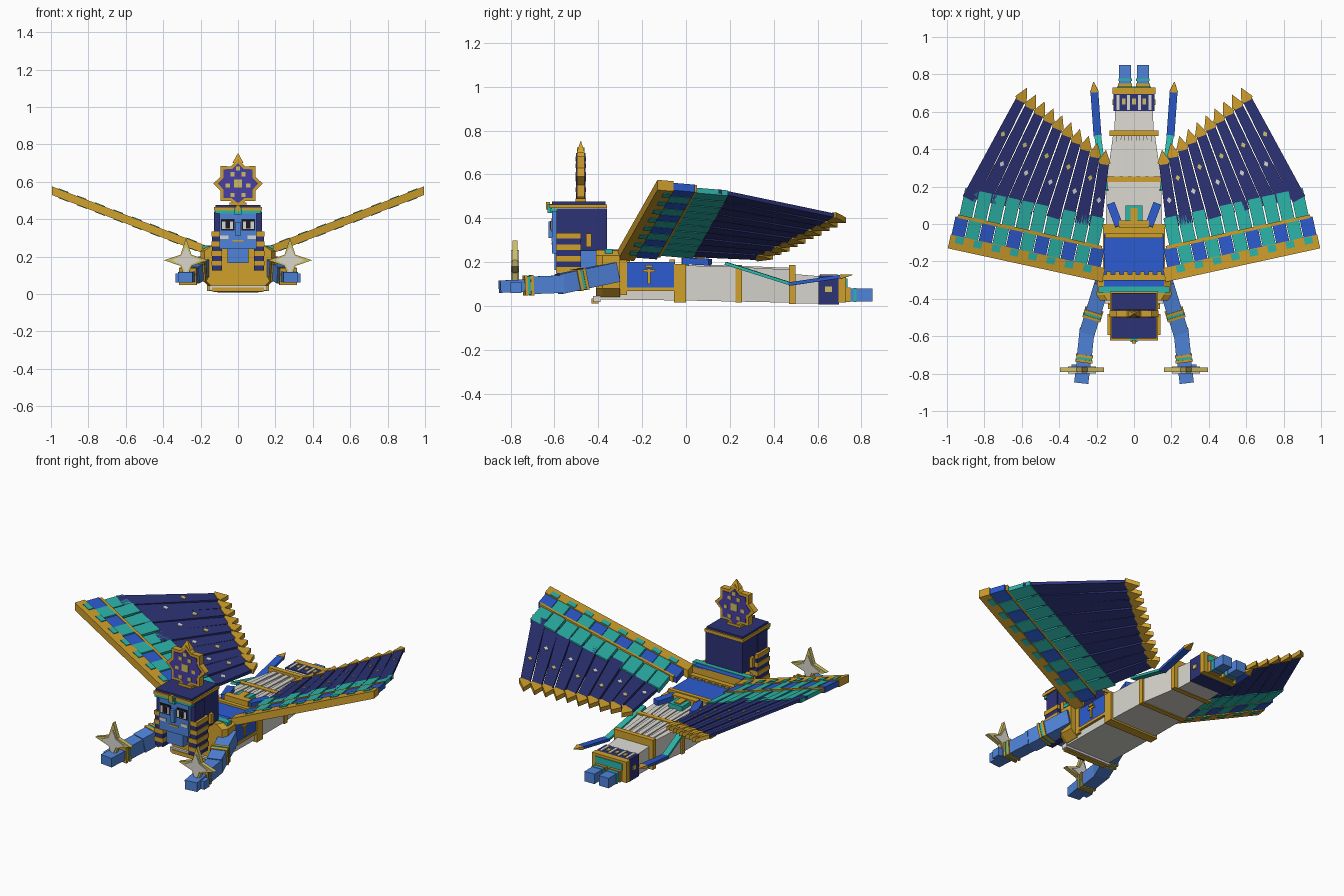
import bpy, bmesh, math
from mathutils import Vector

if "Cube" in bpy.data.objects:
    bpy.data.objects.remove(bpy.data.objects["Cube"])


def material(name, r, g, b):
    lin = [((c / 255 + 0.055) / 1.055) ** 2.4 for c in (r, g, b)]
    m = bpy.data.materials.new(name)
    m.use_nodes = True
    m.diffuse_color = (*lin, 1)
    m.node_tree.nodes["Principled BSDF"].inputs["Base Color"].default_value = (*lin, 1)
    return m


MATS = {n: material(n, *c) for n, c in {
    "gold": (208, 160, 44), "navy": (44, 50, 118), "royal_blue": (44, 92, 208),
    "skin_blue": (80, 132, 218), "teal": (44, 182, 170), "linen": (216, 214, 206),
    "pale_gold": (206, 190, 100), "dark": (26, 26, 36), "purple": (72, 62, 165)}.items()}


class Part:
    """Collects flat-faced solids into one object, optionally mirrored in x."""

    def __init__(self, name, mirror=False):
        self.name, self.mirror, self.bm, self.mats = name, mirror, bmesh.new(), []

    def solid(self, mat, *rings):
        if mat not in self.mats:
            self.mats.append(mat)
        vs = [[self.bm.verts.new(p) for p in r] for r in rings]
        n = len(vs[0])
        faces = [self.bm.faces.new(vs[0]), self.bm.faces.new(vs[-1][::-1])]
        for a, b in zip(vs, vs[1:]):
            faces += [self.bm.faces.new((a[i], b[i], b[(i + 1) % n], a[(i + 1) % n])) for i in range(n)]
        for f in faces:
            f.material_index = self.mats.index(mat)

    def box(self, mat, x0, x1, y0, y1, z0, z1):
        ring = [(x0, y0), (x1, y0), (x1, y1), (x0, y1)]
        self.solid(mat, [(x, y, z0) for x, y in ring], [(x, y, z1) for x, y in ring])

    def limb(self, mat, p, q, w, h, end=1.0):
        p, q = Vector(p), Vector(q)
        side = (q - p).cross(Vector((0, 0, 1))).normalized()
        up = side.cross(q - p).normalized()
        corners = [(-1, -1), (1, -1), (1, 1), (-1, 1)]
        self.solid(mat, [p + side * w * a + up * h * b for a, b in corners],
                   [q + side * w * end * a + up * h * end * b for a, b in corners])

    def star(self, mat, c, outer, inner, points, depth):
        ring = []
        for i in range(points * 2):
            r, a = (inner if i % 2 else outer), math.pi * i / points
            ring.append((c[0] + r * math.sin(a), c[2] + r * math.cos(a)))
        self.solid(mat, *[[(x, c[1] + s * depth, z) for x, z in ring] for s in (-1, 1)])

    def wing(self, mat, pts, lo, hi):
        # Plan outline lifted onto the sloping wing plane
        self.solid(mat, *[[(x, y, 0.17 + 0.385 * x + h) for x, y in pts] for h in (lo, hi)])

    def done(self):
        bmesh.ops.recalc_face_normals(self.bm, faces=self.bm.faces)
        me = bpy.data.meshes.new(self.name)
        self.bm.to_mesh(me)
        self.bm.free()
        for m in self.mats:
            me.materials.append(MATS[m])
        ob = bpy.data.objects.new(self.name, me)
        bpy.context.collection.objects.link(ob)
        if self.mirror:
            ob.modifiers.new("Mirror", "MIRROR").use_mirror_merge = False


# Linen body, tapering toward the feet
p = Part("body")
p.solid("linen", *[[(-w, y, a), (w, y, a), (w, y, b), (-w, y, b)] for y, w, a, b in [
    (-0.4, .15, .03, .19), (0, .15, .025, .185), (.24, .145, .02, .178),
    (.49, .11, .015, .165), (.5, .105, .012, .145), (.62, .1, .01, .135)]])
for x in (-.08, -.04, 0, .04, .08):
    p.limb("linen", (x * 1.3, .01, .186), (x, .48, .168), .013, .006)
p.done()

# Gold bands round the skirt
p = Part("skirt_bands")
for y0, y1, w, a, b in [(-.055, 0, .165, .015, .192), (.225, .255, .152, .015, .186),
                        (.47, .5, .13, .01, .188), (.695, .73, .115, .015, .14)]:
    p.box("gold", -w, w, y0, y1, a, b)
p.done()

# Navy hem with linen stripes
p = Part("skirt_hem")
p.box("navy", -.11, .11, .605, .697, .008, .14)
for x in (-.085, -.03, .03, .085):
    p.box("linen", x - .008, x + .008, .61, .69, .139, .145)
for x in (-.055, 0, .055):
    p.box("pale_gold", x - .01, x + .01, .64, .67, .139, .145)
for s in (-1, 1):
    p.box("pale_gold", s * .112 - .004, s * .112 + .004, .635, .665, .065, .09)
p.box("teal", -.09, .09, .725, .736, .085, .125)
p.done()

# Feet
p = Part("foot", True)
p.box("skin_blue", .015, .08, .72, .85, .02, .08)
p.box("gold", .01, .085, .73, .75, .018, .084)
p.box("teal", .012, .083, .765, .778, .018, .083)
p.done()

# Blue bodice with gold frame
p = Part("bodice")
p.box("royal_blue", -.16, .16, -.3, -.05, .08, .2)
p.box("gold", -.165, .165, -.3, -.27, .05, .212)
p.box("gold", -.165, .165, -.3, -.05, .068, .085)
p.box("gold", -.155, .155, -.075, -.05, .19, .212)
for x in range(-3, 4):
    p.box("gold", x * .045 - .012, x * .045 + .012, -.27, -.255, .19, .21)
p.done()
p = Part("side_ornament", True)
p.box("gold", .158, .167, -.175, -.162, .1, .17)
p.box("gold", .158, .167, -.195, -.142, .155, .167)
p.box("gold", .158, .167, -.185, -.152, .175, .188)
p.done()

# Collar and chest
p = Part("collar")
outline = [(-.155, .04), (.155, .04), (.2, .08), (.2, .23), (.16, .255), (-.16, .255), (-.2, .23), (-.2, .08)]
p.solid("gold", *[[(x * k, y, z) for x, z in outline] for y, k in ((-.41, .9), (-.38, 1), (-.3, .98))])
p.box("gold", -.14, .14, -.43, -.4, .012, .035)
p.box("linen", -.155, .155, -.425, -.39, .018, .045)
p.box("teal", -.19, .19, -.37, -.335, .24, .26)
p.box("royal_blue", -.16, .16, -.335, -.3, .235, .257)
p.box("skin_blue", -.055, .055, -.54, -.36, .17, .28)
p.done()

# Belt knot on the back
p = Part("belt_knot")
p.box("gold", -.08, .08, -.02, .02, .19, .225)
p.box("teal", -.045, .045, .0, .1, .185, .215)
p.box("gold", -.02, .02, .01, .085, .2, .222)
for s in (-1, 1):
    p.limb("royal_blue", (s * .08, -.01, .205), (s * .125, .11, .2), .022, .015)
p.done()

# Head block, hair and crown
p = Part("head")
p.box("navy", -.123, .123, -.585, -.36, .25, .445)
p.box("skin_blue", -.098, .098, -.61, -.57, .24, .43)
p.box("teal", -.122, .122, -.618, -.37, .43, .445)
p.box("gold", -.128, .128, -.622, -.36, .446, .464)
p.box("navy", -.12, .12, -.612, -.368, .46, .476)
p.box("teal", -.02, .02, -.632, -.61, .425, .465)
p.box("gold", -.012, .012, -.638, -.62, .44, .475)
p.box("skin_blue", -.014, .014, -.628, -.6, .31, .385)
p.box("gold", -.03, .03, -.614, -.6, .28, .289)
p.box("skin_blue", -.055, .055, -.6, -.56, .165, .245)
p.done()
p = Part("face_details", True)
p.box("dark", .02, .09, -.614, -.6, .34, .4)
p.box("linen", .026, .085, -.617, -.6, .347, .388)
p.box("dark", .042, .068, -.62, -.6, .35, .388)
p.box("linen", .05, .095, -.614, -.6, .295, .313)
p.done()

# Striped lappets beside the face
p = Part("lappet", True)
for i in range(8):
    out = .004 if i % 2 else 0
    p.box("gold" if i % 2 else "navy", .085, .138 + out, -.59 - out, -.48, .125 + i * .026, .151 + i * .026)
p.box("gold", .12, .14, -.455, -.43, .27, .33)
p.box("navy", .1, .128, -.59, -.5, .32, .44)
p.done()

# Star crest standing on the crown
p = Part("crest")
p.star("gold", (0, -.48, .59), .132, .1, 8, .018)
p.star("purple", (0, -.48, .59), .108, .084, 8, .022)
for x, z in [(0, 0), (.03, .05), (-.03, .05), (.055, -.01), (-.055, -.01), (.03, -.06), (-.03, -.06), (0, .08)]:
    k = .022 if x == z == 0 else .011
    p.box("pale_gold", x - k, x + k, -.505, -.455, .59 + z - k, .59 + z + k)
p.solid("gold", *[[(-k, -.48 - d, z), (k, -.48 - d, z), (k, -.48 + d, z), (-k, -.48 + d, z)]
                  for z, k, d in ((.7, .03, .018), (.75, .002, .002))])
p.box("gold", -.045, .045, -.505, -.455, .465, .49)
p.done()

# Outstretched arms with cuffs
p = Part("arm", True)
shoulder, elbow, hand = Vector((.17, -.32, .155)), Vector((.25, -.58, .1)), Vector((.282, -.85, .088))
p.limb("skin_blue", shoulder, elbow, .042, .045)
p.limb("skin_blue", elbow + Vector((0, .02, 0)), elbow.lerp(hand, .55), .04, .04)
p.limb("skin_blue", elbow.lerp(hand, .5), hand, .038, .028)
p.box("skin_blue", .295, .335, -.8, -.75, .06, .11)
for a, b, t, w in [(shoulder, elbow, .55, .05), (elbow, hand, .44, .046)]:
    for k, m in ((0, "gold"), (.05, "teal"), (.1, "gold")):
        p.limb(m, a.lerp(b, t + k), a.lerp(b, t + k + .05), w - (m == "teal") * .004, w - (m == "teal") * .004)
p.done()

# Four-pointed stars held on the hands
p = Part("hand_star", True)
p.star("pale_gold", (.278, -.78, .18), .118, .042, 4, .012)
p.star("linen", (.278, -.78, .18), .075, .034, 4, .018)
p.done()

# Wings: gold leading edge, coverts, teal feathers, long navy feathers
SPAN = .845


def at(s, t):
    return (.17 + .977 * s - .213 * t, -.31 + .213 * s + .977 * t)


def cell(s0, s1, t0, t1):
    return [at(s0, t0), at(s1, t0), at(s1, t1), at(s0, t1)]


p = Part("wing_leading_edge", True)
p.wing("gold", cell(0, SPAN, 0, .075), -.024, .022)
p.wing("gold", cell(.04, SPAN - .015, .17, .188), -.014, .02)
for i in range(8):
    s = .07 + i * .1
    p.wing("teal", cell(s, s + .045, .035, .072), -.027, .026)
p.done()

p = Part("wing_coverts", True)
for i in range(11):
    s0, s1 = [.025 + (SPAN - .025) * k / 11 for k in (i, i + 1)]
    p.wing("teal" if i % 2 else "royal_blue", cell(s0, s1 - .004, .07, .175), -.018, .016 + .004 * (i % 2))
for i in range(10):
    s0, s1 = [.06 + (SPAN - .075) * k / 10 for k in (i, i + 1)]
    p.wing("teal", cell(s0, s1 - .008, .185, .335), -.014, .014 - .004 * (i % 2))
p.done()

p = Part("wing_feathers", True)
COUNT = 10
for i in range(COUNT):
    f = i / (COUNT - 1)
    root = Vector(at(.1 + .69 * f, .28))
    tip = Vector((.155 + .435 * f, .36 + .335 * f))
    d = (tip - root).normalized()
    n = Vector((-d.y, d.x))
    w0, w1, z = .034 + .004 * f, .026, .004 * (i % 2)
    end = tip - d * .03
    p.wing("navy", [root + n * w0, root - n * w0, end - n * w1, end + n * w1], -.012 + z, .006 + z)
    p.wing("gold", [end - d * .012 + n * .02, end - d * .012 - n * .02, end - n * .034,
                    tip + d * .038, end + n * .034], -.015 + z, .01 + z)
    # Small diamonds sprinkled along the feathers
    c = root.lerp(tip, .62 if i % 2 else .38)
    p.wing("pale_gold" if i % 2 else "linen", [c + d * .017, c + n * .013, c - d * .017, c - n * .013], z, .009 + z)
p.done()

# Trailing sash ends
p = Part("sash", True)
p.limb("teal", (.155, .18, .195), (.195, .48, .1), .018, .007)
p.limb("royal_blue", (.195, .47, .1), (.212, .71, .135), .021, .008)
p.limb("gold", (.212, .705, .134), (.216, .76, .142), .023, .01, .08)
p.done()
